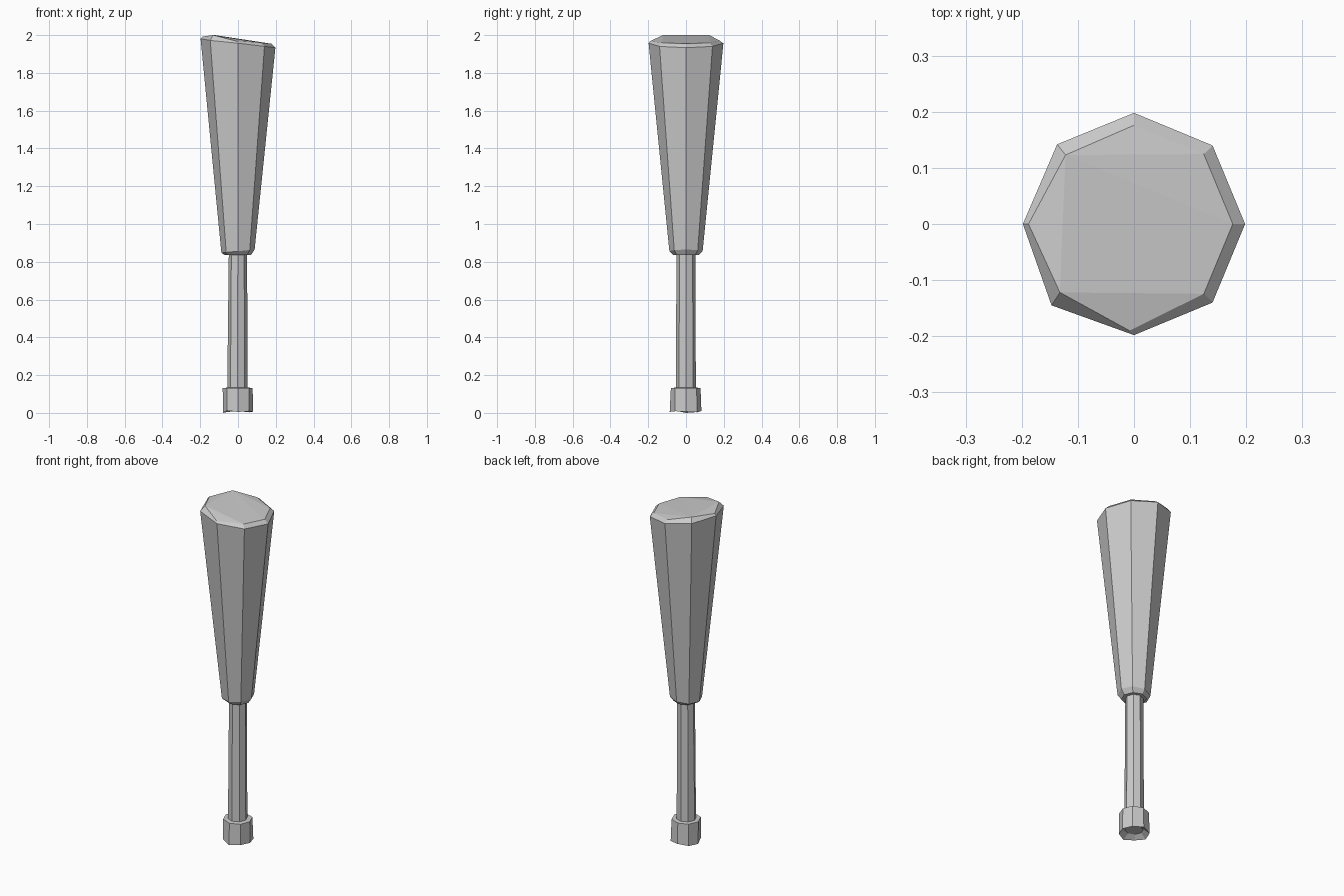
import bpy, bmesh, math, random

random.seed(4)
if "Cube" in bpy.data.objects:
    bpy.data.objects.remove(bpy.data.objects["Cube"], do_unlink=True)

# One plain grey for the whole club
grey = bpy.data.materials.new("plain grey")
grey.use_nodes = True
colour = (0.6, 0.6, 0.6, 1)
grey.diffuse_color = colour
grey.node_tree.nodes["Principled BSDF"].inputs["Base Color"].default_value = colour

SIDES = 8


def ring(radius, z, tilt=0, cx=0, wobble=0):
    """Octagon with corners on the axes; tilt raises it along x."""
    pts = []
    for i in range(SIDES):
        a = math.tau * i / SIDES
        r = radius * (1 + random.uniform(-wobble, wobble))
        x = r * math.cos(a)
        pts.append((x + cx, r * math.sin(a), z + tilt * x))
    return pts


def loft(name, rings):
    """Join octagonal rings, lowest first, and cap both ends."""
    bm = bmesh.new()
    loops = [[bm.verts.new(p) for p in pts] for pts in rings]
    for low, high in zip(loops, loops[1:]):
        for i in range(SIDES):
            j = (i + 1) % SIDES
            bm.faces.new((low[i], low[j], high[j], high[i]))
    bm.faces.new(loops[0][::-1])
    bm.faces.new(loops[-1])
    bmesh.ops.triangulate(bm, faces=[f for f in bm.faces if len(f.verts) > 4])
    bmesh.ops.recalc_face_normals(bm, faces=bm.faces)
    mesh = bpy.data.meshes.new(name)
    bm.to_mesh(mesh)
    bm.free()
    mesh.materials.append(grey)
    obj = bpy.data.objects.new(name, mesh)
    bpy.context.collection.objects.link(obj)
    return obj


# Tapered striking head with a chamfered, slanted top
rim = ring(0.198, 1.957, -0.12)
rim[3] = (-0.137, 0.142, 1.972)
rim[5] = (-0.147, -0.145, 1.972)
top = ring(0.176, 1.972, -0.1)
top[3] = (-0.122, 0.123, 2.0)
top[4] = (-0.188, 0.0, 1.992)
top[5] = (-0.132, -0.122, 2.0)
top[6] = (-0.008, -0.19, 1.968)
loft("club_head", [ring(0.068, 0.835), ring(0.088, 0.856, 0.1), rim, top])

# Slim grip
loft("grip", [ring(0.052, 0.11, cx=-0.003, wobble=0.05),
              ring(0.049, 0.85, cx=-0.001, wobble=0.04)])

# End knob with a slightly hollow, uneven base
base = [(x, y, random.uniform(0.0, 0.016)) for x, y, z in ring(0.083, 0, wobble=0.04)]
base[4] = (-0.08, 0.0, 0.0)
loft("end_knob", [ring(0.05, 0.03), base, ring(0.079, 0.132, wobble=0.03), ring(0.05, 0.134)])
